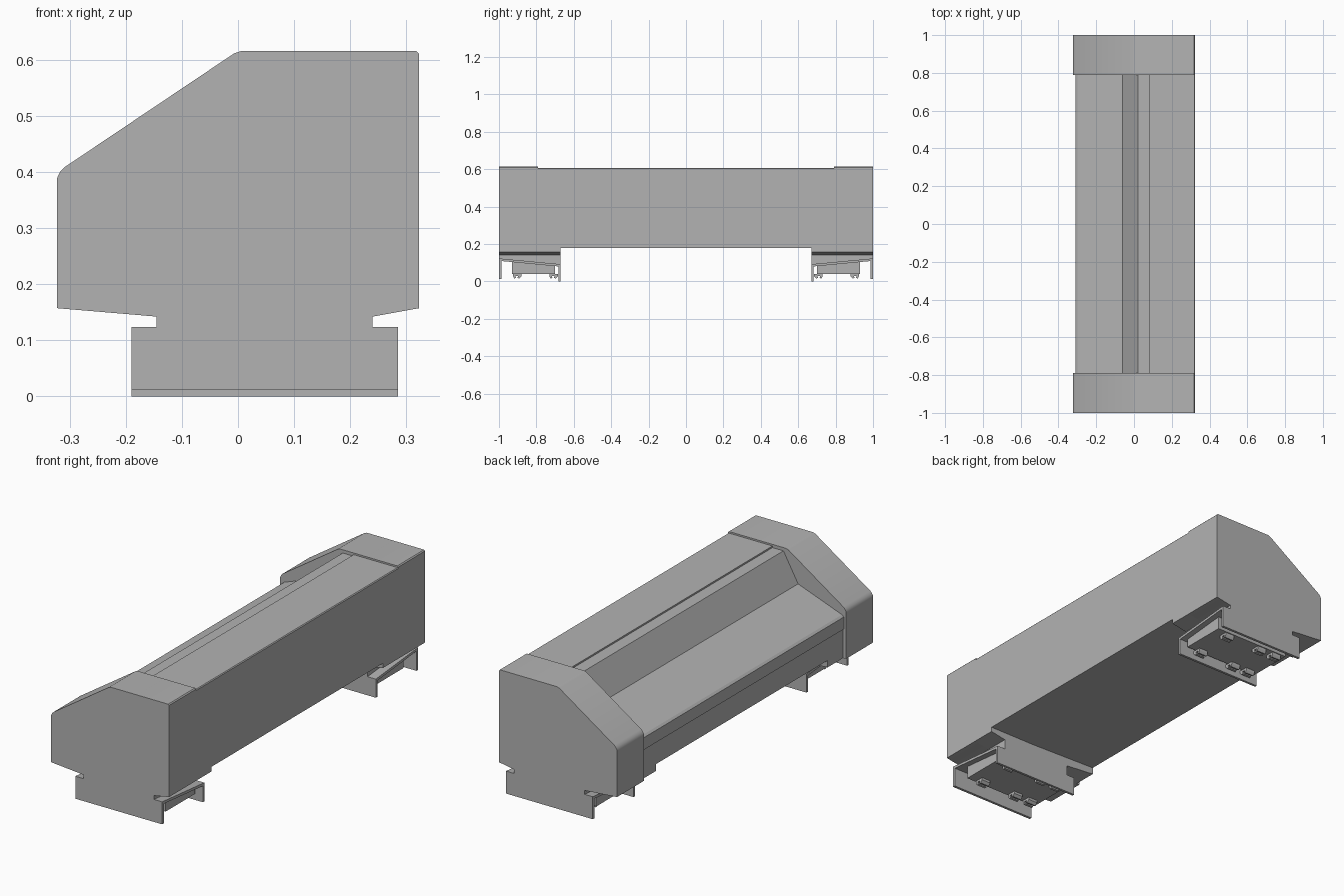
import bpy, bmesh

cube = bpy.data.objects.get("Cube")
if cube:
    bpy.data.objects.remove(cube, do_unlink=True)

# One flat grey for the whole casing
grey = bpy.data.materials.new("casing grey")
grey.use_nodes = True
colour = (0.45, 0.45, 0.45, 1)
grey.diffuse_color = colour
grey.node_tree.nodes["Principled BSDF"].inputs["Base Color"].default_value = colour


def prism(name, outline, axis, start, end):
    """Extrude an outline along an axis: x,z points along y, or y,z points along x."""
    bm = bmesh.new()

    def place(p, d):
        return (p[0], d, p[1]) if axis == "y" else (d, p[0], p[1])

    rings = [[bm.verts.new(place(p, d)) for p in outline] for d in (start, end)]
    for ring in rings:
        bm.faces.new(ring)
    n = len(outline)
    for i in range(n):
        j = (i + 1) % n
        bm.faces.new((rings[0][i], rings[0][j], rings[1][j], rings[1][i]))
    bmesh.ops.recalc_face_normals(bm, faces=bm.faces)
    mesh = bpy.data.meshes.new(name)
    bm.to_mesh(mesh)
    bm.free()
    mesh.materials.append(grey)
    obj = bpy.data.objects.new(name, mesh)
    bpy.context.collection.objects.link(obj)
    return obj


def smooth(obj):
    bpy.ops.object.select_all(action="DESELECT")
    obj.select_set(True)
    bpy.context.view_layer.objects.active = obj
    bpy.ops.object.shade_smooth_by_angle(angle=0.5)


# Long middle body with the stepped top, steep panel and sloped shelf
body = [(0.323, 0.18), (0.323, 0.603), (0.319, 0.607), (0.08, 0.607),
        (0.08, 0.599), (0.02, 0.599), (-0.06, 0.457), (-0.3, 0.369),
        (-0.31, 0.36), (-0.31, 0.3), (-0.306, 0.298), (-0.306, 0.19),
        (0.06, 0.18)]
prism("middle_body", body, "y", -0.79, 0.79)

# Full outline of the end housings, and the skirt running under the body
underside = [(-0.145, 0.142), (0.24, 0.142), (0.323, 0.157)]
housing = [(-0.323, 0.157)] + underside + [
    (0.323, 0.61), (0.318, 0.615), (0.005, 0.615), (-0.007, 0.611),
    (-0.308, 0.409), (-0.317, 0.4), (-0.322, 0.39), (-0.323, 0.382)]
skirt = [(-0.306, 0.156)] + underside + [(0.323, 0.185), (-0.306, 0.195)]

LEFT, RIGHT = -0.19, 0.285

for side, end in ((-1, "front"), (1, "back")):
    def along_y(part, outline, a, b):
        return prism(f"{end}_{part}", outline, "y", side * a, side * b)

    def along_x(part, outline, a, b):
        return prism(f"{end}_{part}", [(side * y, z) for y, z in outline], "x", a, b)

    smooth(along_y("housing", housing, 0.79, 1))
    along_y("skirt", skirt, 0.67, 0.79)

    # Neck between housing and bracket
    along_x("neck", [(0.67, 0.085), (0.67, 0.143), (1, 0.143), (1, 0.115)],
            -0.145, 0.24)

    # Bracket: sloped plate with a lip turned down at each end
    along_x("bracket", [(1, 0.012), (1, 0.123), (0.67, 0.092), (0.67, 0),
                        (0.682, 0), (0.682, 0.08), (0.987, 0.109),
                        (0.987, 0.012)], LEFT, RIGHT)

    # Box hung under the bracket
    along_x("foot_box", [(0.93, 0.04), (0.93, 0.108), (0.7, 0.086),
                         (0.7, 0.04)], LEFT + 0.03, RIGHT - 0.03)

    # Small clips in two rows under the box
    for row, y in (("outer", 0.905), ("inner", 0.71)):
        clip = [(y - 0.025, 0.041), (y - 0.025, 0.028), (y - 0.014, 0.016),
                (y - 0.004, 0.018), (y - 0.008, 0.03), (y + 0.008, 0.03),
                (y + 0.004, 0.018), (y + 0.014, 0.016), (y + 0.02, 0.028),
                (y + 0.02, 0.041)]
        for number, x in enumerate((-0.11, -0.02, 0.18)):
            along_x(f"{row}_clip_{number + 1}", clip, x - 0.025, x + 0.025)
